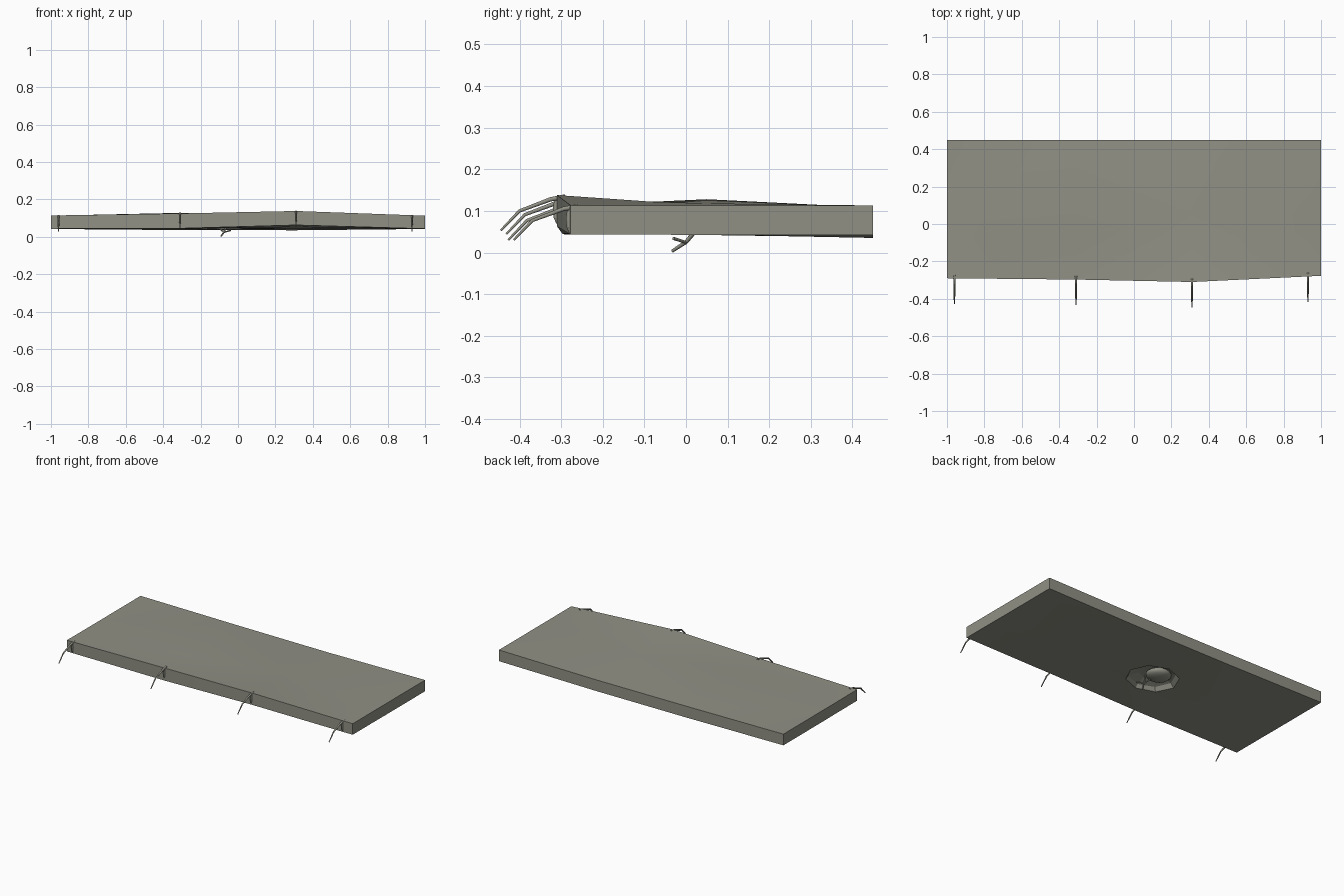
import bpy, bmesh, math

if "Cube" in bpy.data.objects:
    bpy.data.objects.remove(bpy.data.objects["Cube"])

mat = bpy.data.materials.new("olive grey")
mat.diffuse_color = (0.28, 0.28, 0.235, 1)
mat.use_nodes = True
mat.node_tree.nodes["Principled BSDF"].inputs["Base Color"].default_value = mat.diffuse_color


def finish(name, bm):
    bmesh.ops.recalc_face_normals(bm, faces=bm.faces)
    me = bpy.data.meshes.new(name)
    bm.to_mesh(me)
    bm.free()
    ob = bpy.data.objects.new(name, me)
    bpy.context.collection.objects.link(ob)
    me.materials.append(mat)
    return ob


def smooth(ob, angle=30):
    bpy.ops.object.select_all(action='DESELECT')
    ob.select_set(True)
    bpy.context.view_layer.objects.active = ob
    bpy.ops.object.shade_smooth_by_angle(angle=math.radians(angle))


def tube(name, pts, radii):
    cu = bpy.data.curves.new(name, 'CURVE')
    cu.dimensions = '3D'
    cu.bevel_depth = 1
    cu.bevel_resolution = 1
    cu.use_fill_caps = True
    sp = cu.splines.new('POLY')
    sp.points.add(len(pts) - 1)
    for p, co, r in zip(sp.points, pts, radii):
        p.co = (*co, 1)
        p.radius = r
    ob = bpy.data.objects.new(name, cu)
    bpy.context.collection.objects.link(ob)
    cu.materials.append(mat)
    bpy.ops.object.select_all(action='DESELECT')
    ob.select_set(True)
    bpy.context.view_layer.objects.active = ob
    bpy.ops.object.convert(target='MESH')


def ellipsoid(name, loc, size, segs, rings):
    bm = bmesh.new()
    bmesh.ops.create_uvsphere(bm, u_segments=segs, v_segments=rings, radius=1)
    for v in bm.verts:
        v.co = [v.co[i] * size[i] + loc[i] for i in range(3)]
    return finish(name, bm)


# slightly warped slab: grid of columns (x) and rows (front to back)
xs = [-1, -0.31, 0.31, 1]
front_y = [-0.29, -0.297, -0.31, -0.277]
rows = [None, -0.08, 0.05, 0.45]
top_z = [[.114, .125, .138, .113], [.113, .122, .122, .113],
         [.113, .128, .118, .113], [.113, .108, .106, .113]]
bot_z = [[.043, .045, .063, .043], [.043, .045, .052, .043],
         [.042, .042, .043, .042], [.042, .036, .035, .042]]
bm = bmesh.new()


def sheet(zs):
    g = [[bm.verts.new((xs[i], front_y[i] if y is None else y, zs[j][i]))
          for i in range(4)] for j, y in enumerate(rows)]
    for j in range(3):
        for i in range(3):
            bm.faces.new((g[j][i], g[j][i + 1], g[j + 1][i + 1], g[j + 1][i]))
    return g


t, b = sheet(top_z), sheet(bot_z)
for k in range(3):
    for j in (0, 3):
        bm.faces.new((t[j][k], t[j][k + 1], b[j][k + 1], b[j][k]))
    for i in (0, 3):
        bm.faces.new((t[k][i], t[k + 1][i], b[k + 1][i], b[k][i]))
bmesh.ops.triangulate(bm, faces=bm.faces)
slab = finish("slab", bm)

# faceted hollow in the underside
cutter = ellipsoid("hollow_cutter", (-0.10, 0.04, 0.04), (0.16, 0.15, 0.055), 8, 6)
cutter.hide_render = True
mod = slab.modifiers.new("hollow", 'BOOLEAN')
mod.operation = 'DIFFERENCE'
mod.solver = 'EXACT'
mod.object = cutter
bpy.ops.object.select_all(action='DESELECT')
bpy.context.view_layer.objects.active = slab
slab.select_set(True)
bpy.ops.object.modifier_apply(modifier="hollow")
bpy.data.objects.remove(cutter)
smooth(slab, 15)

# rounded knob inside the hollow
smooth(ellipsoid("knob", (-0.13, 0.06, 0.07), (0.075, 0.07, 0.028), 16, 10), 60)

# thin forked twig hanging from the hollow
tube("twig", [(-0.09, -0.033, 0.0035), (-0.075, 0, 0.025), (-0.06, 0.03, 0.06)],
     [0.004, 0.005, 0.005])
tube("twig_branch", [(-0.04, -0.03, 0.034), (-0.075, 0, 0.024), (-0.11, 0.02, 0.055)],
     [0.004, 0.004, 0.004])

# four drooping hooks along the front edge, each with a thin bracket
for x, y, z in [(-0.96, -0.292, 0.108), (-0.31, -0.297, 0.122),
                (0.31, -0.31, 0.131), (0.93, -0.279, 0.108)]:
    tube("hook", [(x, y + 0.02, z + 0.003), (x, y - 0.015, z - 0.003),
                  (x, y - 0.09, z - 0.031), (x, y - 0.135, z - 0.078)],
         [0.007, 0.006, 0.0045, 0.003])
    ellipsoid("hook_bracket", (x, y + 0.005, z - 0.03), (0.006, 0.015, 0.035), 8, 6)
